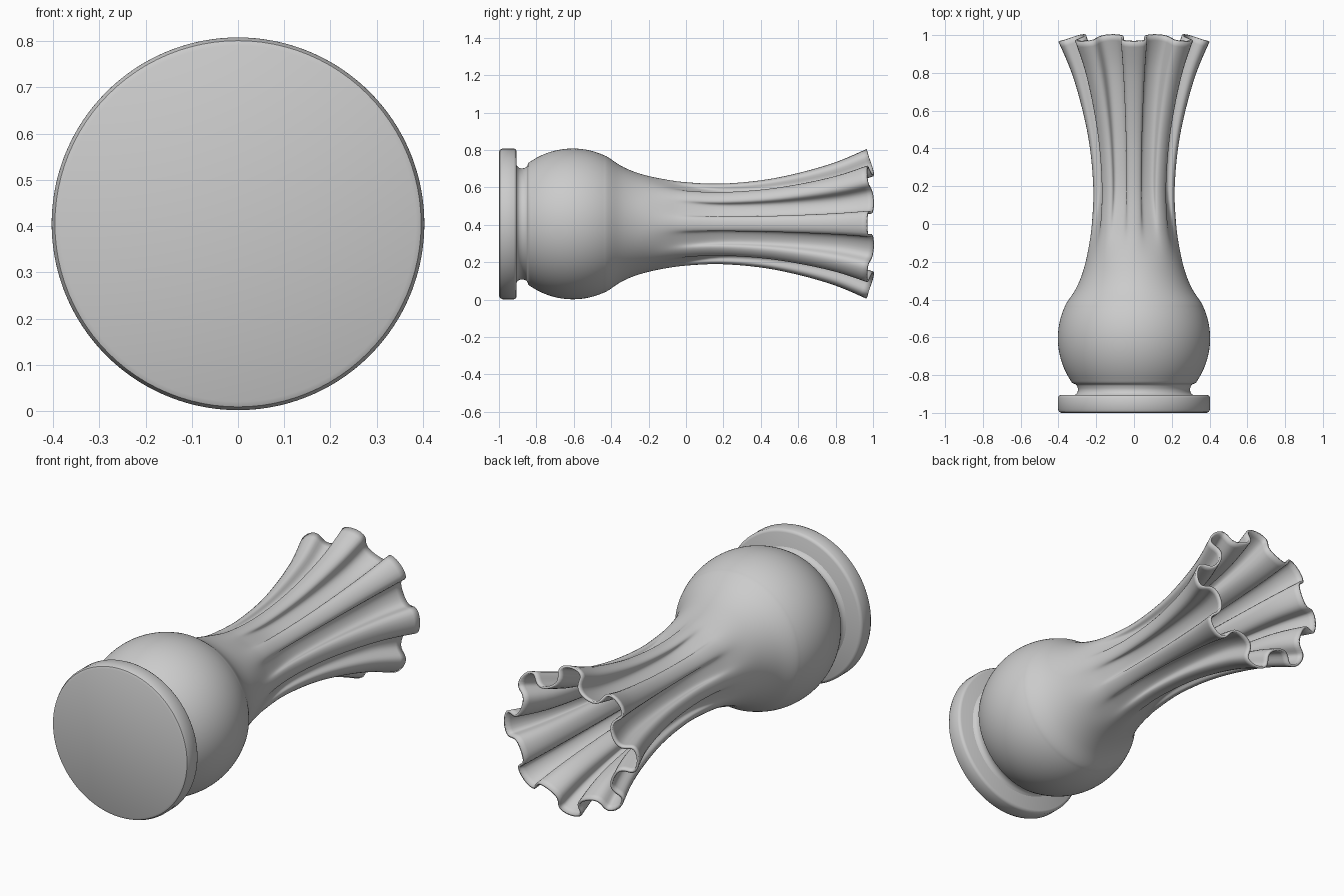
import bpy, math
from mathutils import Matrix

old = bpy.data.objects.get("Cube")
if old:
    bpy.data.objects.remove(old, do_unlink=True)

AXIS_Z = 0.405
LOBES = 8

grey = bpy.data.materials.new("plain grey")
grey.use_nodes = True
colour = (0.6, 0.6, 0.6, 1)
grey.diffuse_color = colour
grey.node_tree.nodes["Principled BSDF"].inputs["Base Color"].default_value = colour


def smoothstep(a, b, v):
    t = min(max((v - a) / (b - a), 0), 1)
    return t * t * (3 - 2 * t)


def spline(points, steps):
    """Catmull-Rom samples through (length, radius) points."""
    pts = [points[0]] + points + [points[-1]]
    out = []
    for i in range(1, len(pts) - 2):
        a, b, c, d = pts[i - 1:i + 3]
        for s in range(steps):
            t = s / steps
            out.append(tuple(
                0.5 * (2 * q + (r - p) * t + (2 * p - 5 * q + 4 * r - u) * t * t
                       + (3 * q - p - 3 * r + u) * t ** 3)
                for p, q, r, u in zip(a, b, c, d)))
    return out + [points[-1]]


def loft(name, profile, segments, shape, capped):
    """Rings around the long axis, with each point placed by shape(y, r, t)."""
    verts, faces = [], []
    for y, r in profile:
        for k in range(segments):
            yy, rr, angle = shape(y, r, 2 * math.pi * k / segments)
            verts.append((rr * math.cos(angle), yy, AXIS_Z + rr * math.sin(angle)))
    for i in range(len(profile) - 1):
        for k in range(segments):
            a, b = i * segments + k, i * segments + (k + 1) % segments
            faces.append((a, a + segments, b + segments, b))
    if capped:
        last = (len(profile) - 1) * segments
        faces.append(tuple(range(segments)))
        faces.append(tuple(reversed(range(last, last + segments))))
    mesh = bpy.data.meshes.new(name)
    mesh.from_pydata(verts, [], faces)
    mesh.materials.append(grey)
    obj = bpy.data.objects.new(name, mesh)
    bpy.context.collection.objects.link(obj)
    bpy.ops.object.select_all(action="DESELECT")
    obj.select_set(True)
    bpy.context.view_layer.objects.active = obj
    bpy.ops.object.shade_smooth_by_angle(angle=math.radians(40))
    return obj


def plain(y, r, t):
    return y, r, t


def ruffled(y, r, t):
    """Steep-walled flutes that deepen towards the flared rim."""
    depth = 0.022 * smoothstep(-0.25, 0.3, y) + 0.028 * smoothstep(0.2, 1.1, y) * 1.1
    dip = depth * (1 - math.cos(LOBES * t))
    steep = 0.062 * smoothstep(-0.2, 0.2, y)
    angle = t + steep * math.sin(2 * LOBES * t)
    return y + 0.35 * dip * smoothstep(0.3, 0.96, y), r - dip, angle


# Round foot with softened edges
foot_profile = [(-1, 0.385), (-0.995, 0.396), (-0.98, 0.403),
                (-0.92, 0.403), (-0.91, 0.398), (-0.905, 0.388)]
loft("foot", foot_profile, 96, plain, True)

# Collar, bulb and fluted neck in one thin shell
collar = [(-0.907, 0.315), (-0.895, 0.302), (-0.88, 0.297), (-0.865, 0.299), (-0.85, 0.307)]
bulb = [(-0.605 + 0.403 * math.sin(a), 0.403 * math.cos(a))
        for a in [math.radians(d) for d in range(-36, 29, 4)]]
neck = [(-0.35, 0.312), (-0.28, 0.28), (-0.2, 0.256), (-0.1, 0.236), (0, 0.223),
        (0.18, 0.215), (0.4, 0.233), (0.6, 0.272), (0.8, 0.33), (0.965, 0.4)]
body = loft("vase_body", spline(collar + bulb + neck, 4), 192, ruffled, False)
shell = body.modifiers.new("wall", "SOLIDIFY")
shell.thickness = 0.012
shell.offset = -1
